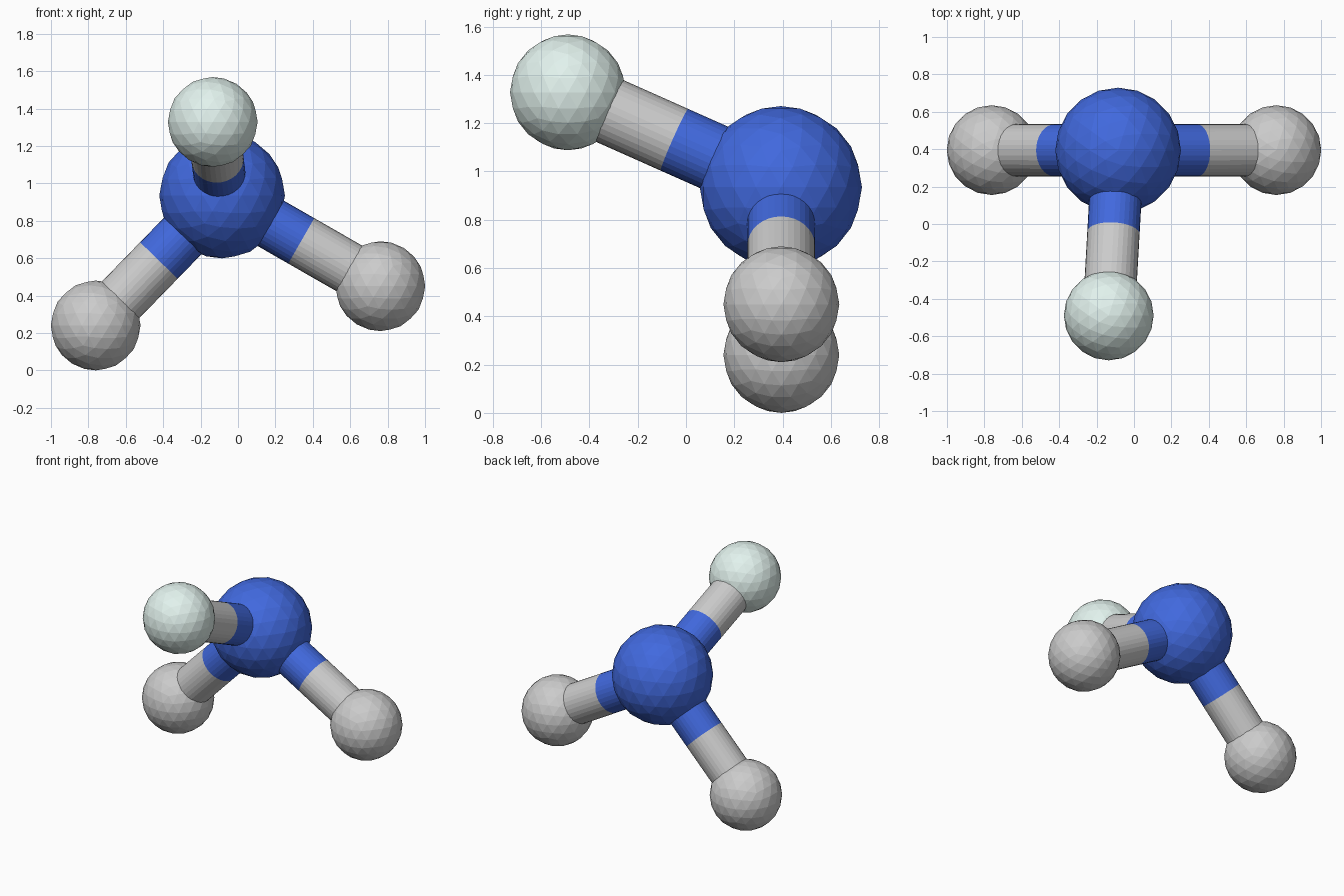
import bpy
from mathutils import Vector

if "Cube" in bpy.data.objects:
    bpy.data.objects.remove(bpy.data.objects["Cube"])

BOND_RADIUS = 0.14


def material(name, color):
    m = bpy.data.materials.new(name)
    m.diffuse_color = (*color, 1)
    m.use_nodes = True
    m.node_tree.nodes["Principled BSDF"].inputs["Base Color"].default_value = m.diffuse_color
    return m


blue = material("blue", (0.053, 0.141, 0.73))
pale = material("pale", (0.76, 0.89, 0.85))


def ball(name, center, radius, mat=None):
    bpy.ops.mesh.primitive_ico_sphere_add(subdivisions=3, radius=radius, location=center)
    ob = bpy.context.object
    ob.name = name
    if mat:
        ob.data.materials.append(mat)


def rod(name, start, end, mat=None):
    axis = end - start
    bpy.ops.mesh.primitive_cylinder_add(vertices=32, radius=BOND_RADIUS, depth=axis.length,
                                        location=(start + end) / 2)
    ob = bpy.context.object
    ob.name = name
    ob.rotation_euler = axis.to_track_quat('Z', 'Y').to_euler()
    if mat:
        ob.data.materials.append(mat)


# Large central ball
centre = Vector((-0.085, 0.393, 0.935))
ball("central_atom", centre, 0.336, blue)

# Small outer balls, each joined by a two-tone bond split halfway
outer = {
    "left": (Vector((-0.761, 0.395, 0.24)), None),
    "right": (Vector((0.761, 0.395, 0.45)), None),
    "front": (Vector((-0.135, -0.489, 1.328)), pale),
}
for side, (pos, mat) in outer.items():
    middle = (centre + pos) / 2
    ball(side + "_atom", pos, 0.24, mat)
    rod(side + "_bond_inner", centre, middle, blue)
    rod(side + "_bond_outer", middle, pos)
